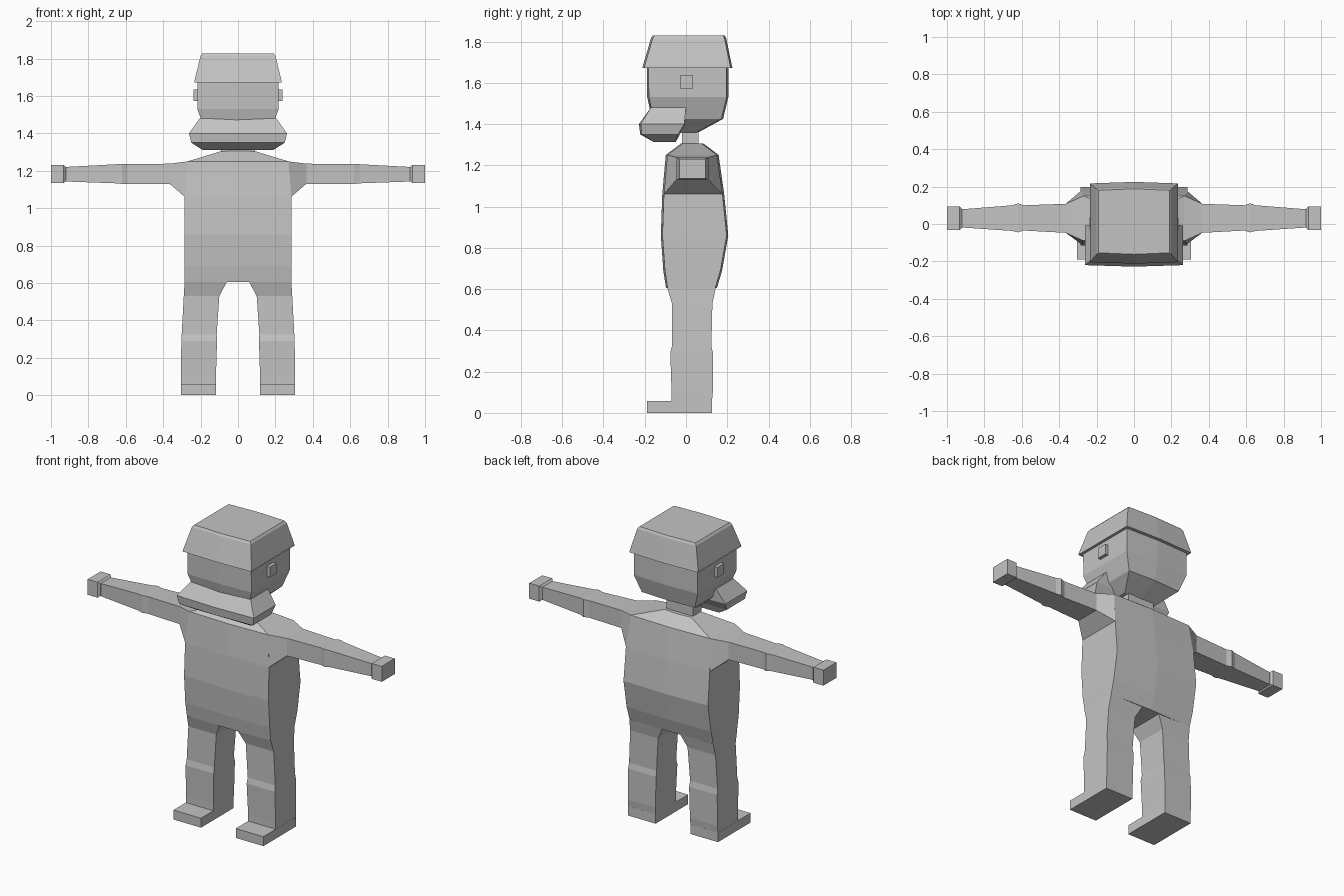
import bpy, bmesh

grey = bpy.data.materials.new("plain grey")
grey.diffuse_color = (0.55, 0.55, 0.55, 1)


def loft(name, rings):
    """Skin a list of equal-length point rings and close both ends."""
    bm = bmesh.new()
    rows = [[bm.verts.new(p) for p in ring] for ring in rings]
    n = len(rows[0])
    for a, b in zip(rows, rows[1:]):
        for i in range(n):
            j = (i + 1) % n
            bm.faces.new((a[i], a[j], b[j], b[i]))
    bm.faces.new(rows[0])
    bm.faces.new(rows[-1])
    bmesh.ops.recalc_face_normals(bm, faces=bm.faces)
    mesh = bpy.data.meshes.new(name)
    bm.to_mesh(mesh)
    bm.free()
    mesh.materials.append(grey)
    obj = bpy.data.objects.new(name, mesh)
    bpy.context.collection.objects.link(obj)
    return obj


def wide(z, w, yf, yb, b=0.008):
    """Symmetric level ring whose front and back bulge slightly at the middle."""
    return [(-w, yf + b, z), (0, yf, z), (w, yf + b, z),
            (w, yb - b, z), (0, yb, z), (-w, yb - b, z)]


def flat(z, x0, x1, yf, yb):
    return [(x0, yf, z), (x1, yf, z), (x1, yb, z), (x0, yb, z)]


def upright(x, yf, yb, z0, z1, s):
    return [(s * x, yf, z0), (s * x, yb, z0), (s * x, yb, z1), (s * x, yf, z1)]


# Torso, from the crotch up to the neck base
loft("torso", [wide(*r) for r in (
    (0.605, 0.285, -0.097, 0.15), (0.69, 0.287, -0.11, 0.175),
    (0.86, 0.287, -0.122, 0.205), (1.06, 0.285, -0.115, 0.185),
    (1.25, 0.27, -0.098, 0.158), (1.305, 0.09, -0.025, 0.085))])

# Neck and head
loft("neck", [flat(1.28, -0.09, 0.09, -0.02, 0.06),
              flat(1.42, -0.09, 0.09, -0.02, 0.06)])
loft("head", [wide(*r) for r in (
    (1.36, 0.11, -0.08, 0.06), (1.425, 0.18, -0.165, 0.18),
    (1.53, 0.217, -0.188, 0.205), (1.69, 0.217, -0.19, 0.205))])

# Cap with an overhanging lower rim
loft("cap", [wide(*r) for r in (
    (1.672, 0.217, -0.19, 0.205), (1.672, 0.234, -0.212, 0.225),
    (1.685, 0.232, -0.208, 0.222), (1.815, 0.2, -0.17, 0.195),
    (1.828, 0.19, -0.162, 0.188))])

# Beard wrapped around the front half of the jaw
loft("beard", [wide(*r) for r in (
    (1.312, 0.19, -0.155, -0.05, 0.0), (1.35, 0.25, -0.222, -0.03),
    (1.40, 0.262, -0.228, 0.0), (1.48, 0.205, -0.17, 0.0, 0.0))])

for side, s in (("left", 1), ("right", -1)):
    # Ear
    loft(side + "_ear", [upright(0.2, -0.03, 0.035, 1.572, 1.635, s),
                         upright(0.237, -0.03, 0.035, 1.572, 1.635, s)])
    # Shoulder and sleeve
    loft(side + "_arm", [upright(*r, s) for r in (
        (0.365, -0.047, 0.108, 1.13, 1.238), (0.59, -0.035, 0.1, 1.13, 1.235),
        (0.62, -0.045, 0.11, 1.13, 1.237), (0.65, -0.037, 0.1, 1.133, 1.235),
        (0.93, -0.018, 0.078, 1.143, 1.22))])
    loft(side + "_shoulder", [
        [(s * 0.284, -0.107, 1.06), (s * 0.284, 0.177, 1.06),
         (s * 0.27, 0.15, 1.25), (s * 0.27, -0.09, 1.25)],
        upright(0.365, -0.047, 0.108, 1.13, 1.238, s)])
    # Hand
    loft(side + "_hand", [upright(*r, s) for r in (
        (0.92, -0.02, 0.08, 1.145, 1.22), (0.932, -0.032, 0.094, 1.135, 1.23),
        (1.0, -0.032, 0.094, 1.135, 1.23))])
    # Trouser leg with a small knee fold
    loft(side + "_leg", [flat(z, s * i, s * o, f, b) for z, i, o, f, b in (
        (0.05, 0.118, 0.305, -0.07, 0.125), (0.1, 0.118, 0.305, -0.07, 0.13),
        (0.29, 0.112, 0.303, -0.076, 0.13), (0.325, 0.114, 0.301, -0.068, 0.123),
        (0.53, 0.1, 0.29, -0.068, 0.128), (0.605, 0.06, 0.285, -0.09, 0.144))])
    # Shoe
    loft(side + "_shoe", [flat(0.0, s * 0.118, s * 0.306, -0.19, 0.126),
                          flat(0.058, s * 0.118, s * 0.306, -0.19, 0.126)])
